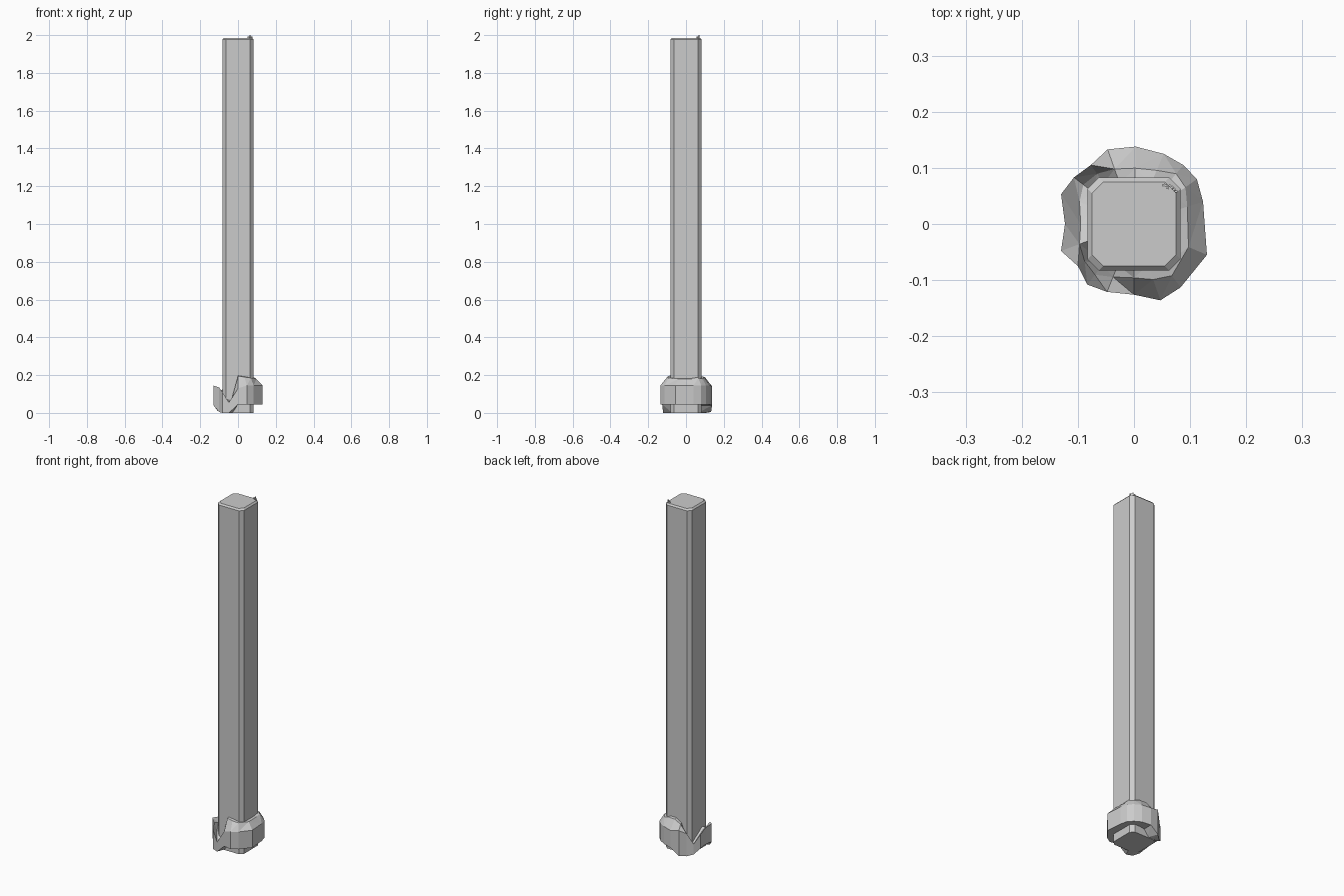
import bpy, bmesh, math, random
from mathutils import Vector, Matrix

cube = bpy.data.objects.get("Cube")
if cube:
    bpy.data.objects.remove(cube, do_unlink=True)

grey = bpy.data.materials.new("weathered_grey")
grey.use_nodes = True
colour = (0.6, 0.6, 0.6, 1)
grey.diffuse_color = colour
grey.node_tree.nodes["Principled BSDF"].inputs["Base Color"].default_value = colour


def finish(name, bm):
    bmesh.ops.recalc_face_normals(bm, faces=bm.faces)
    mesh = bpy.data.meshes.new(name)
    bm.to_mesh(mesh)
    bm.free()
    mesh.materials.append(grey)
    obj = bpy.data.objects.new(name, mesh)
    bpy.context.collection.objects.link(obj)
    return obj


def bridge(bm, a, b):
    n = len(a)
    for i in range(n):
        j = (i + 1) % n
        bm.faces.new((a[i], a[j], b[j], b[i]))


# Post: chamfered square column with a small bevel round its top
HALF, CUT, TOP = 0.083, 0.02, 1.985


def octagon(half, cut):
    s = half - cut
    return [(half, -s), (half, s), (s, half), (-s, half),
            (-half, s), (-half, -s), (-s, -half), (s, -half)]


bm = bmesh.new()
rings = [[bm.verts.new((x, y, z)) for x, y in octagon(h, CUT)]
         for h, z in ((HALF, 0), (HALF, TOP - 0.009), (HALF - 0.008, TOP))]
for low, high in zip(rings, rings[1:]):
    bridge(bm, low, high)
bm.faces.new(rings[0])
bm.faces.new(rings[-1])
finish("post", bm)

# Broken footing: x, y, underside, outer rim, inner crest, going round the post
footing = [
    (.130, -.055, .045, .145, .18), (.123, .04, .045, .145, .18),
    (.112, .08, .045, .145, .185), (.088, .105, .045, .145, .18),
    (.053, .125, .045, .145, .19), (.003, .138, .04, .14, .19),
    (-.047, .133, .005, .15, .17), (-.077, .105, .0, .13, .10),
    (-.107, .083, .01, .07, .06), (-.130, .053, .04, .12, .08),
    (-.123, .0, .04, .135, .10), (-.130, -.048, .04, .145, .12),
    (-.100, -.075, .005, .135, .09), (-.083, -.108, .0, .11, .07),
    (-.048, -.121, .0, .055, .06), (.0, -.126, .045, .13, .195),
    (.047, -.136, .045, .145, .19), (.083, -.113, .045, .145, .185)]

bm = bmesh.new()
under, outer, rim, crest, core = [], [], [], [], []
for x, y, low, high, top in footing:
    to_post = HALF / max(abs(x), abs(y))
    k = 0.3 + 0.7 * to_post
    core_k = 0.88 * to_post
    outer.append(bm.verts.new((x, y, low)))
    rim.append(bm.verts.new((x, y, high)))
    crest.append(bm.verts.new((x * k, y * k, top)))
    core.append(bm.verts.new((x * core_k, y * core_k, top + 0.005)))
    under.append(bm.verts.new((x * core_k, y * core_k, low)))
loops = [under, outer, rim, crest, core, under]
for a, b in zip(loops, loops[1:]):
    bridge(bm, a, b)
bmesh.ops.triangulate(bm, faces=bm.faces)
finish("broken_footing", bm)

# Crumbs: tiny chips resting on the back left corner of the top
random.seed(4)
bm = bmesh.new()
for i in range(7):
    t = i / 6
    spot = Vector((0.053 + 0.022 * t, 0.071 - 0.011 * t + random.uniform(-.003, .003), TOP + 0.002))
    height = 0.026 if i == 3 else 0.012
    bmesh.ops.create_cube(bm, size=1, matrix=Matrix.Translation(spot)
                          @ Matrix.Rotation(random.uniform(0, math.pi), 4, 'Z')
                          @ Matrix.Diagonal((0.005, 0.004, height, 1)))
finish("crumbs", bm)
